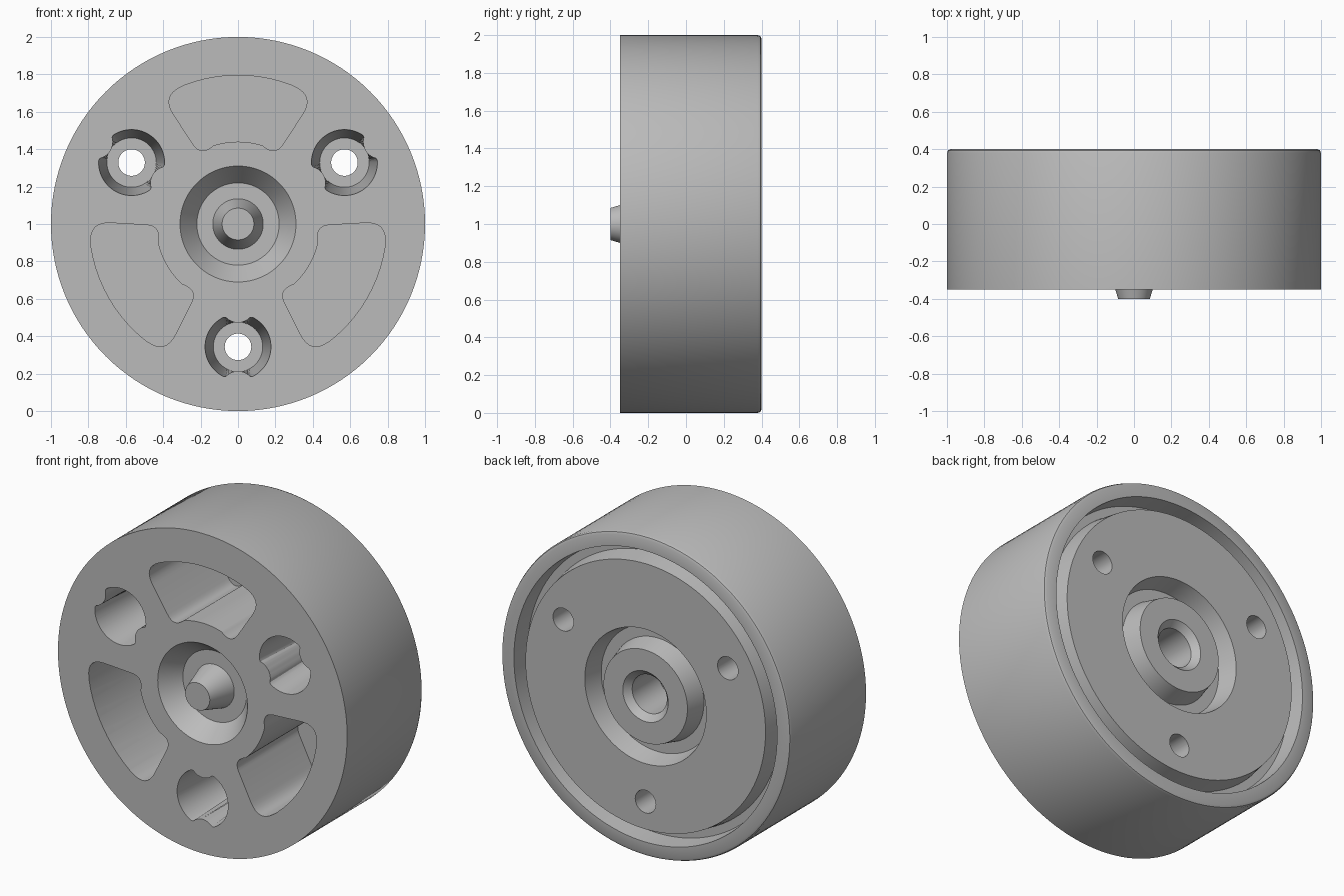
import bpy, bmesh
from math import sin, cos, pi, sqrt, radians, atan2, hypot

cube = bpy.data.objects.get("Cube")
if cube:
    bpy.data.objects.remove(cube)

grey = bpy.data.materials.new("plain grey")
grey.use_nodes = True
colour = (0.5, 0.5, 0.5, 1)
grey.diffuse_color = colour
grey.node_tree.nodes["Principled BSDF"].inputs["Base Color"].default_value = colour


def loft(name, rings):
    """Skin a list of (outline, y) rings and cap both ends."""
    bm = bmesh.new()
    loops = [[bm.verts.new((u, y, 1 + v)) for u, v in outline] for outline, y in rings]
    for a, b in zip(loops, loops[1:]):
        for i in range(len(a)):
            j = (i + 1) % len(a)
            bm.faces.new((a[i], a[j], b[j], b[i]))
    bm.faces.new(loops[0])
    bm.faces.new(loops[-1])
    bmesh.ops.recalc_face_normals(bm, faces=bm.faces)
    mesh = bpy.data.meshes.new(name)
    bm.to_mesh(mesh)
    bm.free()
    mesh.materials.append(grey)
    obj = bpy.data.objects.new(name, mesh)
    bpy.context.collection.objects.link(obj)
    return obj


def circle(r, n=128):
    return [(r * cos(2 * pi * i / n), r * sin(2 * pi * i / n)) for i in range(n)]


def place(outline, turn, dist=0):
    """Move an outline outward along +v, then turn it about the wheel axis."""
    c, s = cos(turn), sin(turn)
    return [(u * c - (v + dist) * s, u * s + (v + dist) * c) for u, v in outline]


def socket(r, n=96, lug_c=0.22, lug_r=0.09):
    """Round outline with two rounded lugs reaching inward along v."""
    pts = []
    for i in range(n):
        a = 2 * pi * i / n
        across, along = cos(a), abs(sin(a))
        gap = lug_r ** 2 - (lug_c * across) ** 2
        reach = lug_c * along - sqrt(gap) if gap > 0 else r
        pts.append((min(r, reach) * across, min(r, reach) * sin(a)))
    return pts


def fillet(points, steps=8):
    """Round corners; each point is (u, v, trim length)."""
    out = []
    for i, (u, v, t) in enumerate(points):
        if not t:
            out.append((u, v))
            continue
        ends = []
        for pu, pv, _ in (points[i - 1], points[(i + 1) % len(points)]):
            d = hypot(pu - u, pv - v)
            k = min(1, t / d)
            ends.append((u + (pu - u) * k, v + (pv - v) * k))
        (au, av), (bu, bv) = ends
        for s in range(steps + 1):
            q = s / steps
            w = ((1 - q) ** 2, 2 * q * (1 - q), q * q)
            out.append((w[0] * au + w[1] * u + w[2] * bu, w[0] * av + w[1] * v + w[2] * bv))
    return out


def arc(r, a0, a1, n=10):
    return [(r * sin(a0 + (a1 - a0) * i / n), r * cos(a0 + (a1 - a0) * i / n), 0) for i in range(n + 1)]


# Turned wheel body: nose, front dish, rim, back grooves, hub bore
profile = [(.085, -.4), (.135, -.23), (.22, -.23), (.31, -.35), (1, -.35),
           (1, .38), (.994, .394), (.98, .4), (.91, .4), (.9, .28), (.85, .28),
           (.83, .4), (.42, .4), (.39, .28), (.32, .28), (.29, .4),
           (.157, .4), (.12, .36), (.12, .1)]
wheel = loft("wheel_body", [(circle(r), y) for r, y in profile])

# Pocket outline: outer arc, rounded sides, inner arc
wide, narrow = (0.41, 0.685), (0.2, 0.365)
pocket = fillet(arc(.795, -.36, .36) + [(*wide, .12), (*narrow, .075)]
                + arc(.44, .3, -.3) + [(-narrow[0], narrow[1], .075), (-wide[0], wide[1], .12)])

# Cutters repeated three times around the axis
cutters = []
for k in range(3):
    turn = radians(120 * k)
    opposite = turn + pi
    cutters.append(loft("pocket_cutter", [(place(pocket, turn), y) for y in (-.5, .25)]))
    cutters.append(loft("socket_cutter", [(place(socket(r), opposite, .657), y)
                                          for r, y in ((.177, -.36), (.132, .2))]))
    cutters.append(loft("bolt_hole_cutter", [(place(circle(.071, 48), opposite, .657), y)
                                             for y in (.1, .5)]))

bpy.context.view_layer.objects.active = wheel
for cutter in cutters:
    mod = wheel.modifiers.new("cut", 'BOOLEAN')
    mod.operation = 'DIFFERENCE'
    mod.solver = 'EXACT'
    mod.object = cutter
    bpy.ops.object.modifier_apply(modifier=mod.name)
    bpy.data.objects.remove(cutter)

# Smooth round walls, crisp edges
bpy.ops.object.select_all(action='DESELECT')
wheel.select_set(True)
bpy.ops.object.shade_smooth_by_angle(angle=radians(25))
